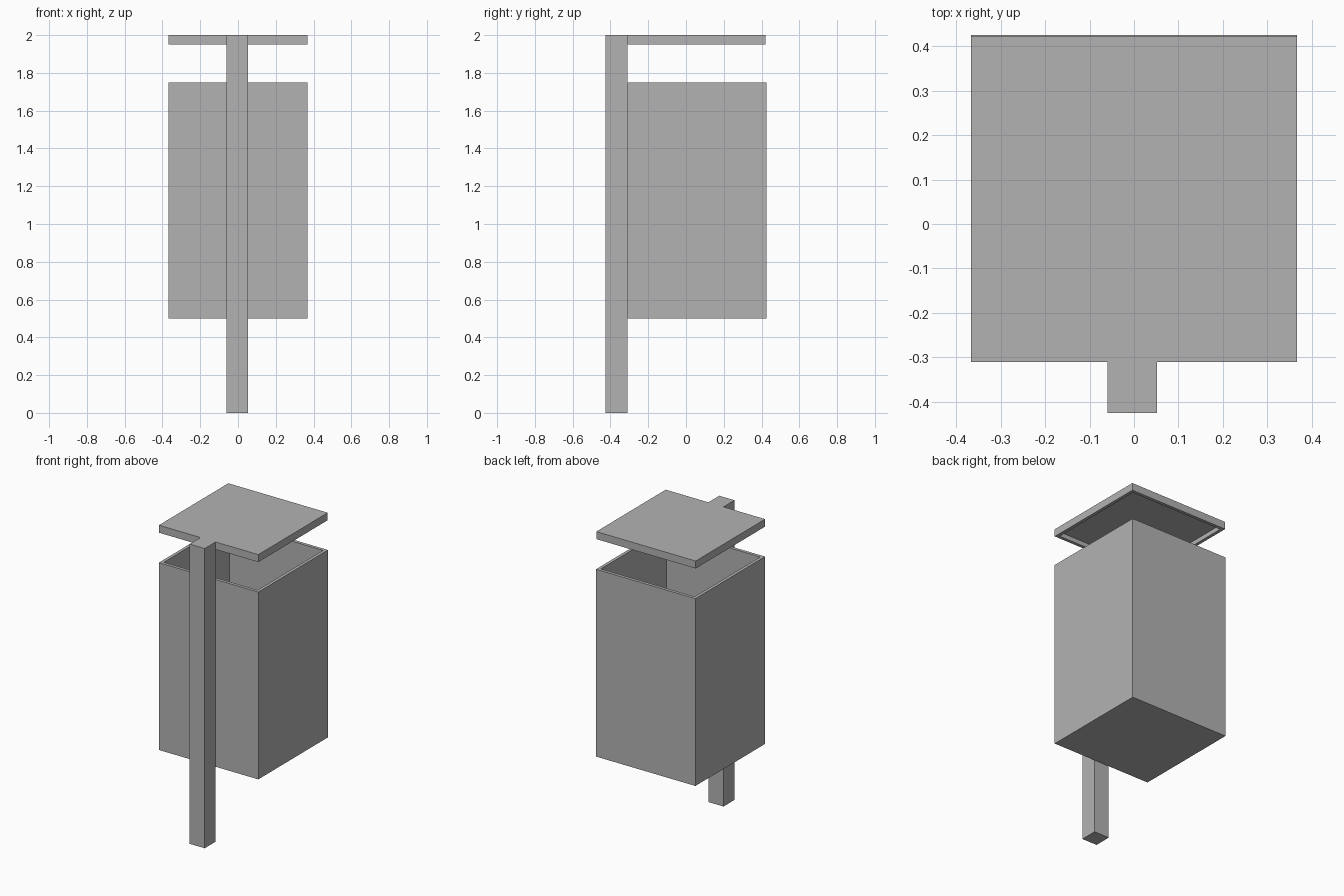
import bpy
import bmesh

cube = bpy.data.objects.get("Cube")
if cube:
    bpy.data.objects.remove(cube, do_unlink=True)

GREY = (0.45, 0.45, 0.45, 1)
grey = bpy.data.materials.new("plain grey")
grey.use_nodes = True
grey.diffuse_color = GREY
grey.node_tree.nodes["Principled BSDF"].inputs["Base Color"].default_value = GREY

WALL = 0.03


def box(name, low, high, open_side=0, depth=0):
    """Box between two corners; open_side 1 hollows it from the top, -1 from below."""
    bm = bmesh.new()
    bmesh.ops.create_cube(bm, size=1)
    for v in bm.verts:
        v.co = [high[i] if v.co[i] > 0 else low[i] for i in range(3)]
    bm.normal_update()
    if open_side:
        # Inset the open face for the rim, then extrude it into the box
        face = next(f for f in bm.faces if f.normal.z * open_side > 0.9)
        bmesh.ops.inset_region(bm, faces=[face], thickness=WALL)
        new = bmesh.ops.extrude_discrete_faces(bm, faces=[face])["faces"]
        bmesh.ops.translate(bm, verts=new[0].verts, vec=(0, 0, -open_side * depth))
    bmesh.ops.recalc_face_normals(bm, faces=bm.faces)
    mesh = bpy.data.meshes.new(name)
    bm.to_mesh(mesh)
    bm.free()
    mesh.materials.append(grey)
    obj = bpy.data.objects.new(name, mesh)
    bpy.context.collection.objects.link(obj)
    return obj


# Upright post at the front
box("post", (-0.06, -0.425, 0), (0.052, -0.31, 2))

# Open-topped container fixed to the post
box("bin_body", (-0.367, -0.31, 0.5), (0.367, 0.425, 1.75), 1, 1.25 - WALL)

# Rain cover, hollow underneath
box("lid", (-0.367, -0.31, 1.95), (0.367, 0.422, 2), -1, 0.03)
